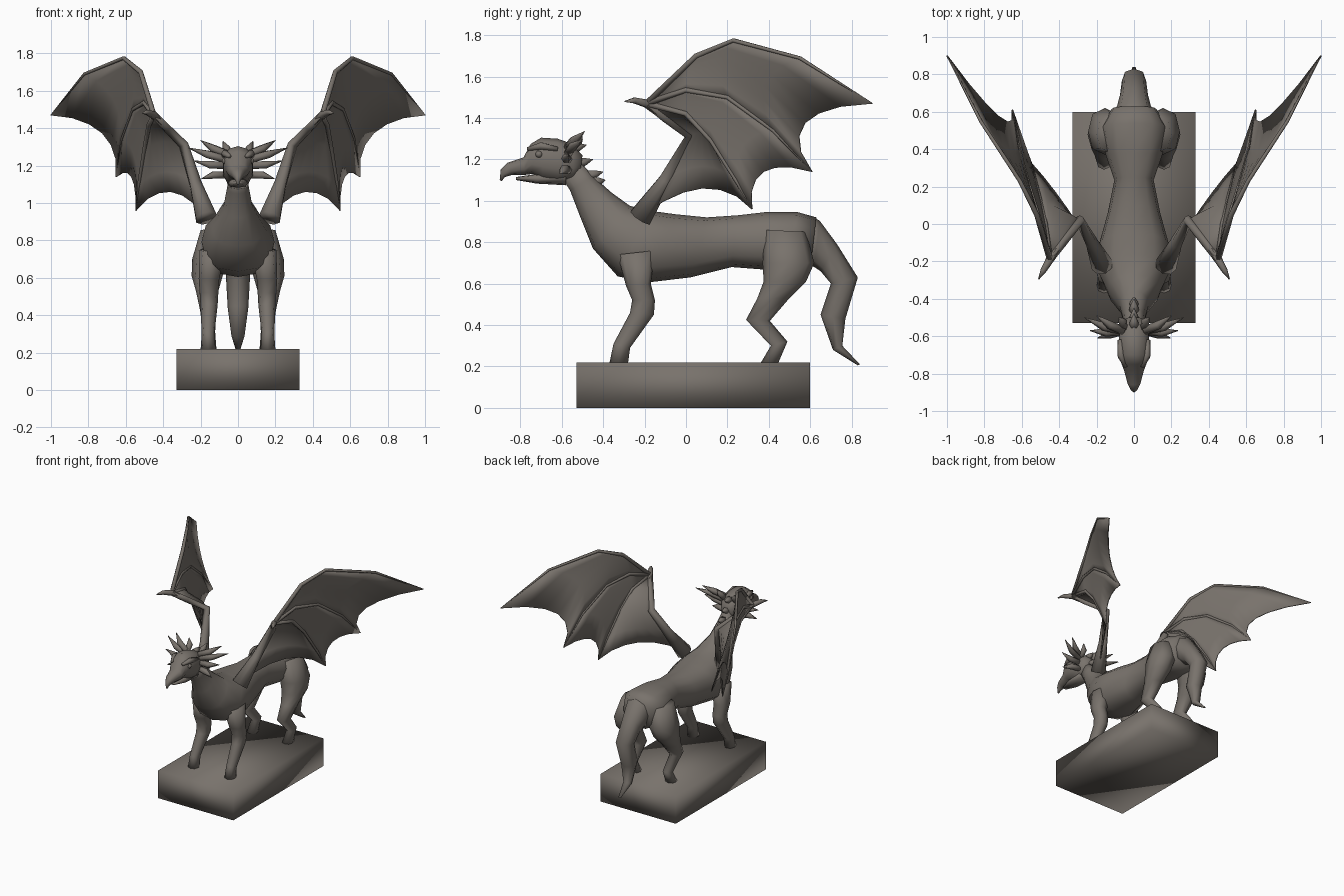
import bpy, bmesh, math
from mathutils import Vector

stone = bpy.data.materials.new("grey_brown_stone")
stone.diffuse_color = (0.19, 0.17, 0.15, 1)


def finish(name, bm, mirror=False, thickness=0):
    bmesh.ops.recalc_face_normals(bm, faces=bm.faces)
    me = bpy.data.meshes.new(name)
    bm.to_mesh(me)
    bm.free()
    me.shade_smooth()
    me.materials.append(stone)
    ob = bpy.data.objects.new(name, me)
    bpy.context.collection.objects.link(ob)
    if thickness:
        m = ob.modifiers.new("thickness", 'SOLIDIFY')
        m.thickness, m.offset = thickness, 0
    if mirror:
        m = ob.modifiers.new("mirror", 'MIRROR')
        m.use_mirror_merge = False
    return ob


def skin_rings(bm, rings):
    rings = [[bm.verts.new(p) for p in r] for r in rings]
    n = len(rings[0])
    for a, b in zip(rings, rings[1:]):
        for i in range(n):
            j = (i + 1) % n
            bm.faces.new((a[i], a[j], b[j], b[i]))
    bm.faces.new(rings[0][::-1])
    bm.faces.new(rings[-1])


def loft(name, rows, sides=10, power=0.85, mirror=False):
    """Each row: side-view point A (y, z), opposite point B (y, z), x centre, half width."""
    rings = []
    for ya, za, yb, zb, xc, hw in rows:
        a, b = Vector((xc, ya, za)), Vector((xc, yb, zb))
        ring = []
        for i in range(sides):
            t = 2 * math.pi * i / sides
            c, s = math.cos(t), math.sin(t)
            s = math.copysign(abs(s) ** power, s)
            c = math.copysign(abs(c) ** power, c)
            ring.append((a + b) / 2 + (a - b) / 2 * c + Vector((hw * s, 0, 0)))
        rings.append(ring)
    bm = bmesh.new()
    skin_rings(bm, rings)
    return finish(name, bm, mirror)


def tube(bm, pts, radii, sides=6):
    pts = [Vector(p) for p in pts]
    rings = []
    for k, (p, r) in enumerate(zip(pts, radii)):
        d = pts[min(k + 1, len(pts) - 1)] - pts[max(k - 1, 0)]
        q = d.to_track_quat('Z', 'Y')
        rings.append([p + q @ Vector((r * math.cos(2 * math.pi * i / sides),
                                      r * math.sin(2 * math.pi * i / sides), 0))
                      for i in range(sides)])
    skin_rings(bm, rings)


# plinth
bm = bmesh.new()
bmesh.ops.create_cube(bm, size=1)
for v in bm.verts:
    v.co = (v.co.x * 0.66, v.co.y * 1.13 + 0.035, (v.co.z + 0.5) * 0.22)
finish("plinth", bm)

# neck and torso
loft("torso", [
    (-0.52, 1.20, -0.60, 1.11, 0, .05), (-0.45, 1.12, -0.56, 1.05, 0, .058),
    (-0.36, 1.04, -0.51, 0.92, 0, .078), (-0.27, 0.975, -0.45, 0.77, 0, .14),
    (-0.16, 0.95, -0.33, 0.635, 0, .195), (-0.05, 0.935, -0.19, 0.605, 0, .19),
    (0.10, 0.92, 0.02, 0.63, 0, .14), (0.25, 0.93, 0.22, 0.68, 0, .105),
    (0.38, 0.945, 0.35, 0.67, 0, .15), (0.54, 0.945, 0.48, 0.66, 0, .18),
    (0.63, 0.92, 0.60, 0.67, 0, .12)], sides=12)

# tail hanging behind
loft("tail", [
    (0.60, 0.925, 0.58, 0.70, 0, .11), (0.645, 0.905, 0.62, 0.68, 0, .09),
    (0.73, 0.79, 0.65, 0.66, 0, .075), (0.83, 0.63, 0.70, 0.60, 0, .065),
    (0.77, 0.43, 0.65, 0.45, 0, .055), (0.755, 0.30, 0.71, 0.28, 0, .035),
    (0.84, 0.21, 0.83, 0.205, 0, .01)], sides=8)

# legs
loft("front_leg", [
    (-0.15, 0.76, -0.33, 0.74, .135, .07), (-0.17, 0.60, -0.29, 0.59, .155, .055),
    (-0.15, 0.52, -0.26, 0.52, .155, .05), (-0.155, 0.45, -0.27, 0.46, .155, .046),
    (-0.27, 0.29, -0.35, 0.31, .16, .034), (-0.28, 0.215, -0.37, 0.215, .16, .04)],
    sides=8, mirror=True)
loft("hind_leg", [
    (0.58, 0.85, 0.38, 0.86, .12, .08), (0.62, 0.70, 0.37, 0.70, .155, .09),
    (0.58, 0.61, 0.375, 0.61, .165, .083), (0.50, 0.53, 0.345, 0.53, .165, .06),
    (0.405, 0.42, 0.29, 0.425, .16, .042), (0.49, 0.32, 0.41, 0.30, .155, .033),
    (0.445, 0.215, 0.36, 0.215, .155, .04)], sides=8, mirror=True)

# head with hooked beak and lower jaw
loft("head", [
    (-0.50, 1.22, -0.51, 1.14, 0, .045), (-0.55, 1.275, -0.54, 1.10, 0, .075),
    (-0.62, 1.30, -0.62, 1.085, 0, .085), (-0.70, 1.305, -0.69, 1.10, 0, .08),
    (-0.75, 1.275, -0.74, 1.13, 0, .07), (-0.785, 1.21, -0.78, 1.125, 0, .055),
    (-0.86, 1.185, -0.84, 1.125, 0, .036), (-0.895, 1.15, -0.875, 1.115, 0, .018),
    (-0.90, 1.10, -0.89, 1.095, 0, .004)], sides=10)
loft("lower_jaw", [
    (-0.58, 1.14, -0.58, 1.075, 0, .06), (-0.72, 1.13, -0.72, 1.083, 0, .052),
    (-0.82, 1.115, -0.82, 1.10, 0, .02)], sides=8)

# brows and eyes
bm = bmesh.new()
tube(bm, [(.075, -0.62, 1.25), (.07, -0.70, 1.265), (.045, -0.765, 1.25)], [.012, .02, .01])
finish("brow", bm, True)
bm = bmesh.new()
bmesh.ops.create_icosphere(bm, subdivisions=2, radius=.018)
bmesh.ops.translate(bm, verts=bm.verts, vec=(.068, -0.71, 1.225))
finish("eye", bm, True)

# leaf-shaped side spikes of the head frill: (base z, middle, tip)
bm = bmesh.new()
for z, mid, tip in [(1.26, (.13, -0.54, 1.29), (.20, -0.49, 1.335)),
                    (1.23, (.16, -0.55, 1.26), (.265, -0.50, 1.295)),
                    (1.20, (.15, -0.58, 1.205), (.235, -0.57, 1.225)),
                    (1.15, (.13, -0.59, 1.15), (.195, -0.61, 1.13)),
                    (1.24, (.06, -0.52, 1.29), (.08, -0.50, 1.33))]:
    tube(bm, [(.055, -0.57, z), mid, tip], [.022, .023, .002])
finish("frill_spikes", bm, True)

# spikes down the back of the neck
bm = bmesh.new()
for base, tip in [((0, -0.55, 1.25), (0, -0.48, 1.27)), ((0, -0.52, 1.18), (0, -0.45, 1.20)),
                  ((0, -0.47, 1.12), (0, -0.40, 1.14)), ((0, -0.44, 1.09), (0, -0.39, 1.10))]:
    tube(bm, [base, Vector(base).lerp(Vector(tip), .5), tip], [.03, .02, .002])
finish("neck_spikes", bm)

# wing bones
wrist = (.45, -0.19, 1.47)
arm = [wrist, (.38, -0.10, 1.40), (.29, 0.02, 1.31), (.225, -0.10, 1.10), (.17, -0.22, .92)]
finger_1 = [wrist, (.52, .05, 1.70), (.61, .23, 1.775), (.82, .55, 1.69), (1.0, .90, 1.47)]
finger_2 = [wrist, (.50, .0, 1.535), (.56, .20, 1.50), (.62, .42, 1.34), (.65, .61, 1.14)]
finger_3 = [wrist, (.475, .0, 1.42), (.50, .12, 1.29), (.53, .24, 1.10), (.545, .32, .96)]
bm = bmesh.new()
tube(bm, arm, [.02, .022, .026, .034, .06], 8)
tube(bm, [arm[1], wrist, (.485, -0.25, 1.485), (.51, -0.295, 1.48)], [.018, .022, .016, .003])
for f in (finger_1, finger_2, finger_3):
    tube(bm, f, [.016, .014, .011, .009, .003])
finish("wing_bones", bm, True)


# wing skin stretched between bones, with a scalloped trailing edge
def membrane(name, a, b, pull, cols=6):
    bm = bmesh.new()
    grid = []
    for k, (p, q) in enumerate(zip(a, b)):
        row = []
        for c in range(cols + 1):
            t = c / cols
            w = math.sin(math.pi * t) ** .8 * (k / 4) ** 2
            row.append(bm.verts.new(Vector(p).lerp(Vector(q), t) + Vector(pull) * w))
        grid.append(row)
    for r, s in zip(grid, grid[1:]):
        for c in range(cols):
            bm.faces.new((r[c], r[c + 1], s[c + 1], s[c]))
    bmesh.ops.remove_doubles(bm, verts=bm.verts, dist=1e-4)
    finish(name, bm, True, .008)


membrane("outer_wing_skin", finger_1, finger_2, (-.10, -.18, .07))
membrane("middle_wing_skin", finger_2, finger_3, (-.03, -.09, .09))
membrane("inner_wing_skin", finger_3, arm, (0, .03, .12))
